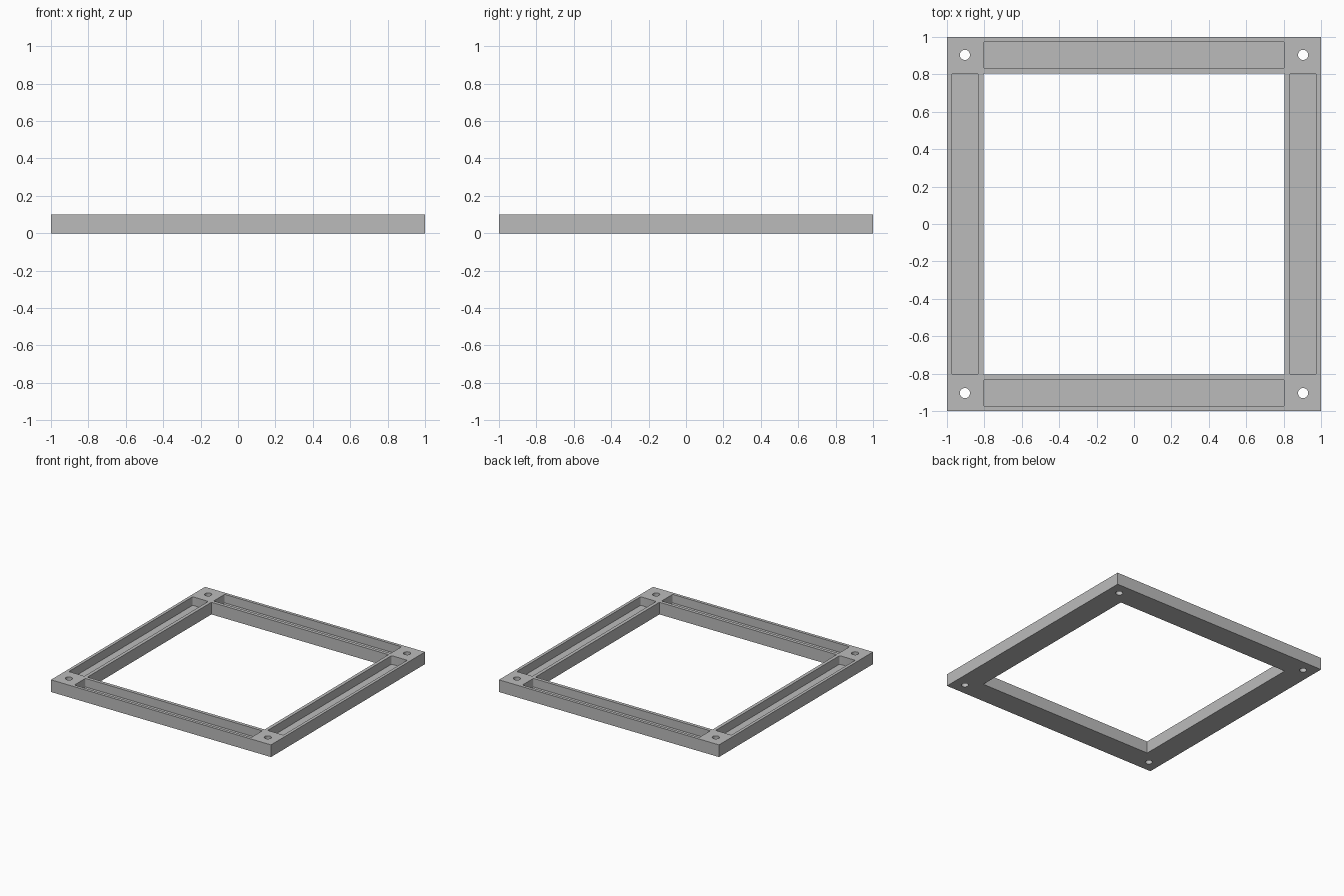
import bpy, bmesh, math

if "Cube" in bpy.data.objects:
    bpy.data.objects.remove(bpy.data.objects["Cube"])

H = 0.10          # frame height
INNER = 0.805     # half width of the opening
FLOOR = 0.03      # thickness left under the channels
HOLE = 0.904      # screw hole offset from centre

grey = bpy.data.materials.new("grey plastic")
grey.diffuse_color = (0.5, 0.5, 0.5, 1)
grey.use_nodes = True
grey.node_tree.nodes["Principled BSDF"].inputs["Base Color"].default_value = grey.diffuse_color


def prism(name, loop, z0, z1):
    """Extrude a flat outline from z0 to z1."""
    bm = bmesh.new()
    face = bm.faces.new([bm.verts.new((x, y, z0)) for x, y in loop])
    top = bmesh.ops.extrude_face_region(bm, geom=[face])["geom"]
    bmesh.ops.translate(bm, vec=(0, 0, z1 - z0),
                        verts=[v for v in top if isinstance(v, bmesh.types.BMVert)])
    bmesh.ops.recalc_face_normals(bm, faces=bm.faces)
    mesh = bpy.data.meshes.new(name)
    bm.to_mesh(mesh)
    bm.free()
    mesh.materials.append(grey)
    obj = bpy.data.objects.new(name, mesh)
    bpy.context.collection.objects.link(obj)
    return obj


def rounded_rect(cx, cy, hx, hy, r, steps=4):
    """Outline of a rectangle with rounded corners."""
    pts = []
    for i, (sx, sy) in enumerate([(1, 1), (-1, 1), (-1, -1), (1, -1)]):
        for k in range(steps + 1):
            a = math.pi / 2 * (i + k / steps)
            pts.append((cx + sx * (hx - r) + r * math.cos(a),
                        cy + sy * (hy - r) + r * math.sin(a)))
    return pts


def square(s):
    return [(-s, -s), (s, -s), (s, s), (-s, s)]


def cut(target, name, loop, z0, z1):
    cutter = prism(name, loop, z0, z1)
    cutter.hide_render = True
    cutter.hide_set(True)
    mod = target.modifiers.new(name, 'BOOLEAN')
    mod.operation = 'DIFFERENCE'
    mod.solver = 'EXACT'
    mod.object = cutter


# Square frame with a central opening
frame = prism("frame", square(1), 0, H)
cut(frame, "opening_cutter", square(INNER), -0.1, 0.2)

# Open channel along each side
for s in (-1, 1):
    cut(frame, "long_channel_cutter", rounded_rect(0, s * 0.904, 0.804, 0.071, 0.008), FLOOR, 0.2)
    cut(frame, "side_channel_cutter", rounded_rect(s * 0.904, 0, 0.071, 0.804, 0.008), FLOOR, 0.2)

# Screw hole through each corner
for sx in (-1, 1):
    for sy in (-1, 1):
        ring = [(sx * HOLE + 0.027 * math.cos(math.tau * i / 32),
                 sy * HOLE + 0.027 * math.sin(math.tau * i / 32)) for i in range(32)]
        cut(frame, "screw_hole_cutter", ring, -0.1, 0.2)

# Apply the cuts, then smooth only the curved walls
bpy.context.view_layer.objects.active = frame
frame.select_set(True)
for mod in list(frame.modifiers):
    bpy.ops.object.modifier_apply(modifier=mod.name)
for obj in list(bpy.data.objects):
    if obj != frame:
        bpy.data.objects.remove(obj)
bpy.ops.object.shade_smooth_by_angle(angle=math.radians(30))
